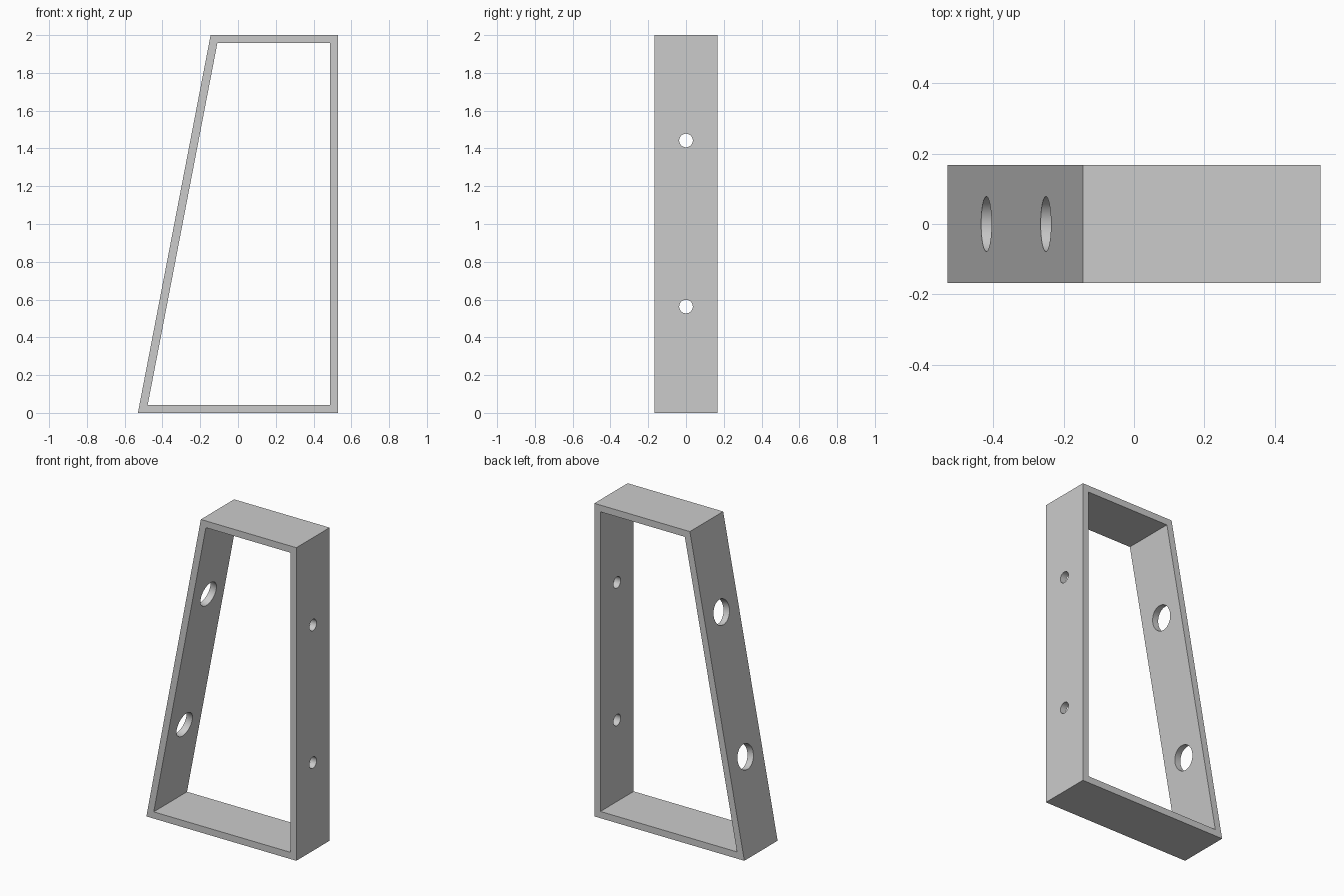
import bpy, bmesh, math
from mathutils import Vector

cube = bpy.data.objects.get("Cube")
if cube:
    bpy.data.objects.remove(cube, do_unlink=True)

HALF_W, HALF_D, HEIGHT = 0.53, 0.168, 2.0
TOP_LEFT = -0.145      # x of the upper end of the slanted wall
WALL = 0.043

grey = bpy.data.materials.new("plain grey")
grey.use_nodes = True
colour = (0.6, 0.6, 0.6, 1)
grey.diffuse_color = colour
grey.node_tree.nodes["Principled BSDF"].inputs["Base Color"].default_value = colour

# Slanted wall direction and outward normal
slant = Vector((TOP_LEFT + HALF_W, 0, HEIGHT))
normal = Vector((-slant.z, 0, slant.x)).normalized()
run = slant.x / slant.z
inset = WALL * slant.length / slant.z


def slant_x(z):
    return -HALF_W + run * z


# Hollow trapezoid frame: outer and inner outlines, front and back
low, high = WALL, HEIGHT - WALL
outer = [(-HALF_W, 0), (HALF_W, 0), (HALF_W, HEIGHT), (TOP_LEFT, HEIGHT)]
inner = [(slant_x(low) + inset, low), (HALF_W - WALL, low),
         (HALF_W - WALL, high), (slant_x(high) + inset, high)]
bm = bmesh.new()
of, inf, ob, inb = [[bm.verts.new((x, y, z)) for x, z in outline]
                    for y in (-HALF_D, HALF_D) for outline in (outer, inner)]
for i in range(4):
    j = (i + 1) % 4
    for a, b in ((of, inf), (inf, inb), (inb, ob), (ob, of)):
        bm.faces.new((a[i], a[j], b[j], b[i]))
bmesh.ops.recalc_face_normals(bm, faces=bm.faces)
mesh = bpy.data.meshes.new("frame")
bm.to_mesh(mesh)
bm.free()
frame = bpy.data.objects.new("frame", mesh)
bpy.context.collection.objects.link(frame)
mesh.materials.append(grey)


def drill(centre, axis, radius):
    """Cut a round hole through one wall of the frame."""
    bpy.ops.mesh.primitive_cylinder_add(vertices=48, radius=radius, depth=0.2, location=centre)
    cutter = bpy.context.object
    cutter.name = "hole_cutter"
    cutter.hide_render = True
    cutter.rotation_euler = axis.to_track_quat('Z', 'Y').to_euler()
    cutter.data.materials.append(grey)
    bpy.context.view_layer.objects.active = frame
    mod = frame.modifiers.new("hole", 'BOOLEAN')
    mod.operation, mod.solver, mod.object = 'DIFFERENCE', 'EXACT', cutter
    bpy.ops.object.modifier_apply(modifier=mod.name)
    bpy.data.objects.remove(cutter, do_unlink=True)


# Small holes in the upright wall, large holes in the slanted wall
for z in (0.563, 1.442):
    drill((HALF_W, 0, z), Vector((1, 0, 0)), 0.036)
    outer_z = z + 0.008
    drill((slant_x(outer_z), 0, outer_z), normal, 0.078)

bpy.ops.object.select_all(action='DESELECT')
frame.select_set(True)
bpy.context.view_layer.objects.active = frame
bpy.ops.object.shade_smooth_by_angle(angle=math.radians(30))
